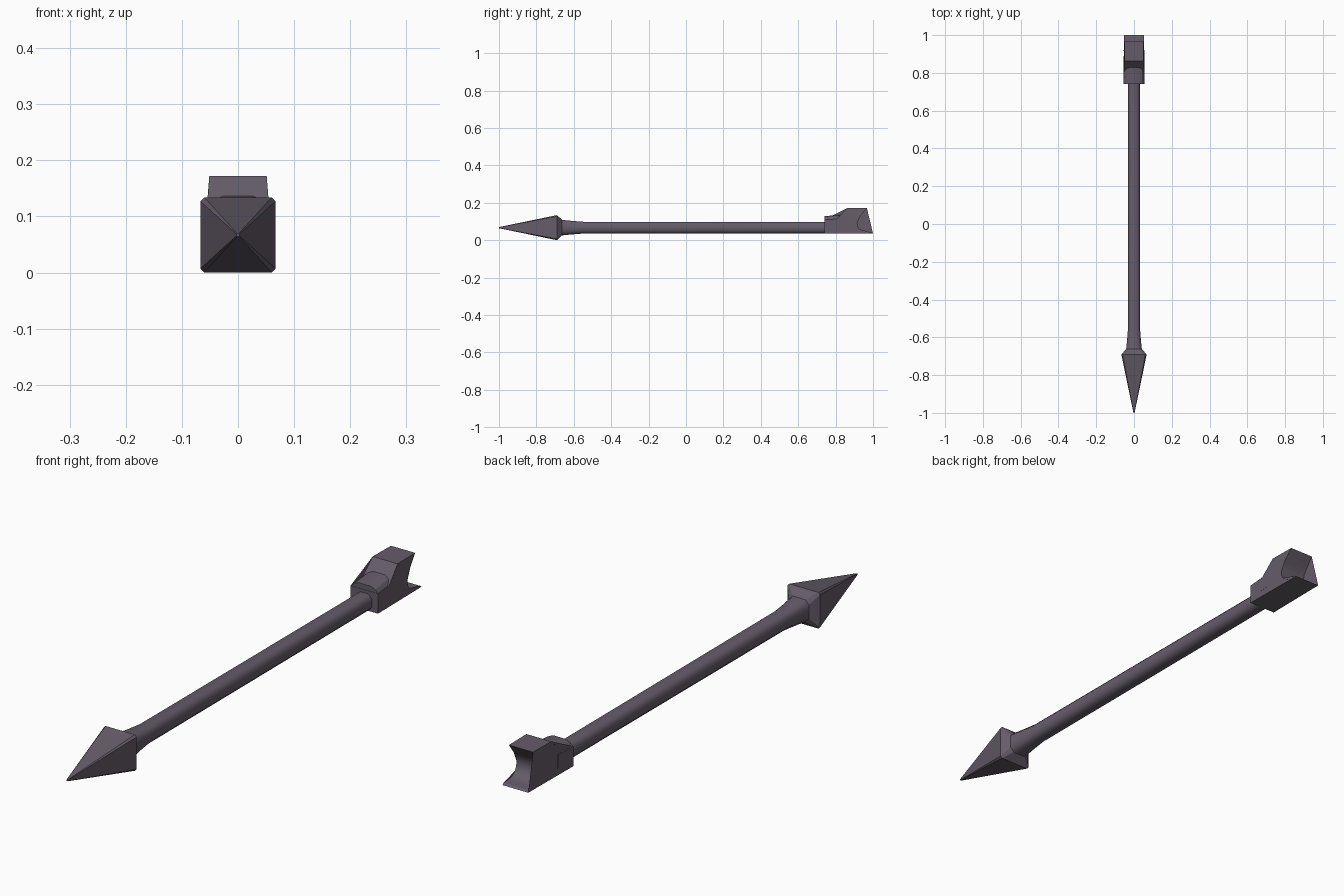
import bpy, bmesh, math

if "Cube" in bpy.data.objects:
    bpy.data.objects.remove(bpy.data.objects["Cube"])

ZC = 0.067  # height of the arrow axis

mat = bpy.data.materials.new("dark violet grey")
mat.diffuse_color = (0.13, 0.108, 0.142, 1)
mat.use_nodes = True
mat.node_tree.nodes["Principled BSDF"].inputs["Base Color"].default_value = mat.diffuse_color


def finish(bm, name, smooth=None):
    bmesh.ops.recalc_face_normals(bm, faces=bm.faces)
    me = bpy.data.meshes.new(name)
    bm.to_mesh(me)
    bm.free()
    me.materials.append(mat)
    ob = bpy.data.objects.new(name, me)
    bpy.context.collection.objects.link(ob)
    if smooth:
        bpy.ops.object.select_all(action='DESELECT')
        bpy.context.view_layer.objects.active = ob
        ob.select_set(True)
        bpy.ops.object.shade_smooth_by_angle(angle=math.radians(smooth))
    return ob


def square_loft(name, stations, smooth=None):
    """Loft chamfered squares; each station is (y, half width, chamfer)."""
    bm = bmesh.new()
    rings = []
    for y, h, c in stations:
        pts = []
        for k in range(4):
            a = k * math.pi / 2
            for u, v in ((h, h - c), (h - c, h)):
                pts.append((u * math.cos(a) - v * math.sin(a), y,
                            ZC + u * math.sin(a) + v * math.cos(a)))
        rings.append([bm.verts.new(p) for p in pts])
    for r, s in zip(rings, rings[1:]):
        for i in range(8):
            j = (i + 1) % 8
            bm.faces.new((r[i], r[j], s[j], s[i]))
    bm.faces.new(rings[0])
    bm.faces.new(rings[-1])
    return finish(bm, name, smooth)


def prism(name, a, b, smooth=None):
    """Close the solid between two matching outlines."""
    bm = bmesh.new()
    va = [bm.verts.new(p) for p in a]
    vb = [bm.verts.new(p) for p in b]
    n = len(a)
    for i in range(n):
        j = (i + 1) % n
        bm.faces.new((va[i], va[j], vb[j], vb[i]))
    caps = [bm.faces.new(va), bm.faces.new(vb)]
    bmesh.ops.triangulate(bm, faces=caps)
    return finish(bm, name, smooth)


# Pyramid point with its short flared back
square_loft("arrow_head", [(-1.0, 0.003, 0.001), (-0.69, 0.067, 0.007),
                           (-0.662, 0.041, 0.014)])

# Shaft, thickening toward the head
square_loft("shaft", [(-0.664, 0.0415, 0.016), (-0.62, 0.037, 0.015),
                      (-0.55, 0.0315, 0.014), (0.76, 0.0305, 0.014)], 50)

# Nock block: side profile with a curved string notch, slightly tapered
profile = [(0.74, 0.035), (0.74, 0.109), (0.805, 0.113), (0.862, 0.172),
           (0.967, 0.172), (0.935, 0.133), (0.921, 0.113), (0.915, 0.092),
           (0.918, 0.072), (0.928, 0.055), (0.945, 0.045), (0.965, 0.042),
           (0.992, 0.041), (1.0, 0.035)]


def half_width(y, z):
    return (0.056 - 0.003 * max(0, (y - 0.81) / 0.19)
            - 0.004 * max(0, (z - 0.11) / 0.062))


prism("nock", [(-half_width(y, z), y, z) for y, z in profile],
      [(half_width(y, z), y, z) for y, z in profile], 30)

# Arched collar over the front of the nock
arch = [(-0.0555, 0.06), (-0.0555, 0.109), (-0.043, 0.121), (-0.025, 0.128),
        (0.025, 0.128), (0.043, 0.121), (0.0555, 0.109), (0.0555, 0.06)]
prism("collar", [(x, 0.741, z) for x, z in arch],
      [(x, 0.83, z + (0.009 if z > 0.115 else 0)) for x, z in arch], 30)
